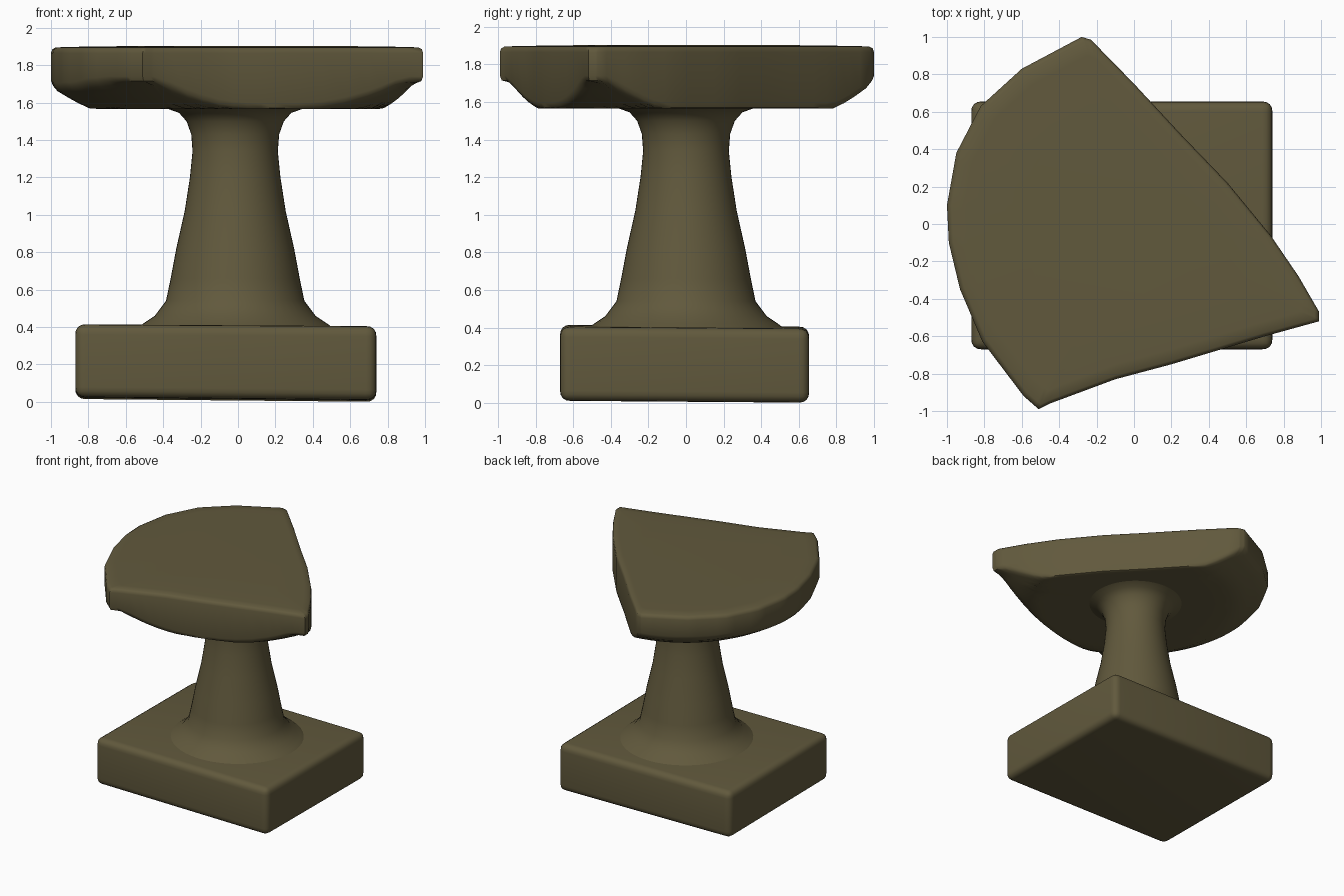
import bpy
import bmesh
import math
from mathutils import Vector

cube = bpy.data.objects.get("Cube")
if cube:
    bpy.data.objects.remove(cube, do_unlink=True)

olive = bpy.data.materials.new("dark olive")
olive.use_nodes = True
colour = (0.12, 0.10, 0.046, 1)
olive.diffuse_color = colour
olive.node_tree.nodes["Principled BSDF"].inputs["Base Color"].default_value = colour
olive.node_tree.nodes["Principled BSDF"].inputs["Roughness"].default_value = 0.8


def finish(name, bm, angle):
    bmesh.ops.recalc_face_normals(bm, faces=bm.faces)
    mesh = bpy.data.meshes.new(name)
    bm.to_mesh(mesh)
    bm.free()
    mesh.materials.append(olive)
    obj = bpy.data.objects.new(name, mesh)
    bpy.context.collection.objects.link(obj)
    bpy.ops.object.select_all(action="DESELECT")
    obj.select_set(True)
    bpy.context.view_layer.objects.active = obj
    bpy.ops.object.shade_smooth_by_angle(angle=math.radians(angle))
    return obj


def loft(rings, name, angle):
    """Skin a stack of closed rings and cap both ends."""
    bm = bmesh.new()
    loops = [[bm.verts.new(p) for p in ring] for ring in rings]
    n = len(loops[0])
    for a, b in zip(loops, loops[1:]):
        for i in range(n):
            j = (i + 1) % n
            bm.faces.new((a[i], a[j], b[j], b[i]))
    bm.faces.new(loops[0])
    bm.faces.new(loops[-1])
    return finish(name, bm, angle)


# Base block, slightly wedge shaped with soft edges
bm = bmesh.new()
bmesh.ops.create_cube(bm, size=1)
for v in bm.verts:
    right, back, top = v.co.x > 0, v.co.y > 0, v.co.z > 0
    v.co.x = 0.74 if right else -0.87
    v.co.y = 0.655 if back else -0.67
    if top:
        v.co.z = 0.415 - 0.01 * right - 0.01 * back
    else:
        v.co.z = 0.025 - 0.015 * right - 0.01 * back
bmesh.ops.bevel(bm, geom=bm.edges[:], offset=0.055, segments=4, profile=0.55, affect="EDGES")
finish("base_block", bm, 50)

# Flared column
profile = [(0.53, 0.39), (0.49, 0.42), (0.43, 0.46), (0.37, 0.54), (0.345, 0.66), (0.315, 0.82),
           (0.27, 1.02), (0.242, 1.2), (0.228, 1.34), (0.235, 1.43), (0.26, 1.5),
           (0.30, 1.545), (0.37, 1.57), (0.42, 1.59)]
turns = [math.tau * i / 48 for i in range(48)]
loft([[(r * math.cos(t) - 0.015, r * math.sin(t), z) for t in turns] for r, z in profile],
     "column", 60)

# Fan-shaped head: one rounded side, two straight sides, three corners
outline = [(-0.28, 1.0), (-0.23, 0.985), (0, 0.75), (0.25, 0.48), (0.5, 0.22), (0.73, -0.06),
           (0.88, -0.28), (0.99, -0.47), (0.99, -0.52), (0.7, -0.6), (0.2, -0.75),
           (-0.1, -0.83), (-0.45, -0.96), (-0.51, -0.99), (-0.59, -0.92), (-0.81, -0.63),
           (-0.93, -0.35), (-0.99, -0.1), (-1, 0.1), (-0.95, 0.38), (-0.82, 0.63), (-0.6, 0.83)]
points = []
for i, p in enumerate(outline):
    a, b = Vector(p), Vector(outline[(i + 1) % len(outline)])
    points += [a.lerp(b, k / 4) for k in range(4)]


def underside(p):
    """The bottom is flat in the middle and rises towards the far corners."""
    t = min(max((p.length - 0.78) / 0.26, 0), 1)
    return 1.565 + 0.145 * t ** 1.2


rings = []
for s in (0.3, 0.6, 0.72, 0.8, 0.86, 0.92, 0.97):
    rings.append([(p.x * s, p.y * s, underside(p * s)) for p in points])
rings.append([(p.x * 0.99, p.y * 0.99, underside(p) + 0.005) for p in points])
rings.append([(p.x, p.y, underside(p) + 0.03) for p in points])
for s, z in ((1, 1.865), (0.993, 1.885), (0.975, 1.895), (0.9, 1.898), (0.6, 1.902)):
    rings.append([(p.x * s, p.y * s, z) for p in points])
loft(rings, "fan_head", 50)
